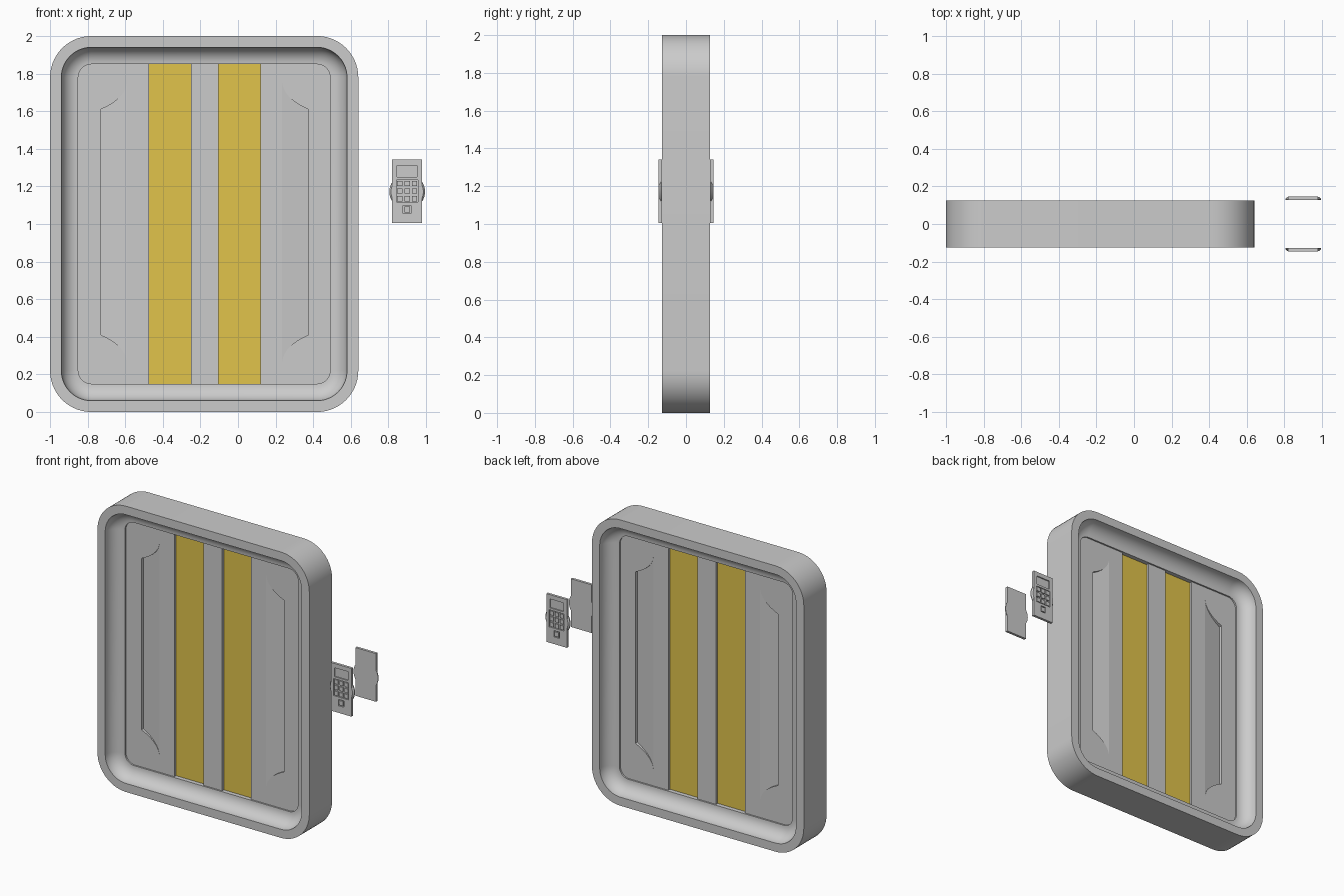
import bpy, bmesh
from math import sin, cos, pi

if "Cube" in bpy.data.objects:
    bpy.data.objects.remove(bpy.data.objects["Cube"])

CX = -0.18          # centre of the doorway in x
HALF = 0.126        # half depth of the frame
FACE = 0.025        # half thickness of the door leaves


def add_mesh(name, bm, smooth=False):
    bmesh.ops.recalc_face_normals(bm, faces=bm.faces)
    me = bpy.data.meshes.new(name)
    bm.to_mesh(me)
    bm.free()
    ob = bpy.data.objects.new(name, me)
    bpy.context.collection.objects.link(ob)
    if smooth:
        bpy.ops.object.select_all(action='DESELECT')
        ob.select_set(True)
        bpy.context.view_layer.objects.active = ob
        bpy.ops.object.shade_smooth_by_angle(angle=pi / 6)
    return ob


def box(bm, x0, x1, y0, y1, z0, z1):
    vs = bmesh.ops.create_cube(bm, size=1)['verts']
    for v in vs:
        v.co = ((x0 + x1) / 2 + v.co.x * (x1 - x0),
                (y0 + y1) / 2 + v.co.y * (y1 - y0),
                (z0 + z1) / 2 + v.co.z * (z1 - z0))


def loft(bm, rings, closed=False):
    """Bridge rings of points; cap the ends unless closed on itself."""
    rows = [[bm.verts.new(p) for p in r] for r in rings]
    n = len(rows[0])
    for i in range(len(rows) if closed else len(rows) - 1):
        a, b = rows[i], rows[(i + 1) % len(rows)]
        for j in range(n):
            k = (j + 1) % n
            bm.faces.new((a[j], a[k], b[k], b[j]))
    if not closed:
        bm.faces.new(rows[0])
        bm.faces.new(rows[-1])


def cut(ob, cutter):
    cutter.hide_render = True
    cutter.hide_viewport = True
    cutter.display_type = 'WIRE'
    m = ob.modifiers.new("cut", 'BOOLEAN')
    m.operation, m.solver, m.object = 'DIFFERENCE', 'EXACT', cutter
    # bake the cut and drop the helper
    cutter.hide_viewport = False
    dg = bpy.context.evaluated_depsgraph_get()
    me = bpy.data.meshes.new_from_object(ob.evaluated_get(dg))
    ob.modifiers.clear()
    ob.data = me
    bpy.data.objects.remove(cutter)


# Door frame: coved profile swept round a rounded rectangle
def rounded_ring(off, y, seg=14):
    hx, r = 0.82 - off, 0.22 - off
    hz = 1 - off
    pts = []
    for q, (sx, sz) in enumerate([(1, 1), (-1, 1), (-1, -1), (1, -1)]):
        for i in range(seg + 1):
            a = (q + i / seg) * pi / 2
            pts.append((CX + sx * (hx - r) + r * cos(a), y,
                        1 + sz * (hz - r) + r * sin(a)))
    return pts


front = [(0, -HALF)] + [(0.15 - 0.09 * cos(t * pi / 20), -HALF + 0.09 * sin(t * pi / 20))
                        for t in range(11)]
profile = front + [(o, -y) for o, y in reversed(front)]
bm = bmesh.new()
loft(bm, [rounded_ring(o, y) for o, y in profile], closed=True)
add_mesh("door_frame", bm, smooth=True)

# Grey door leaves with wedge-shaped hand recesses on both faces
for label, s in (("left", 1), ("right", -1)):
    def X(d):       # distance from the door centre, mirrored for each leaf
        return CX + 0.0025 - s * d
    bm = bmesh.new()
    xs = sorted((X(0.677), X(0.297)))
    box(bm, xs[0], xs[1], -FACE, FACE, 0.145, 1.86)
    leaf = add_mesh(label + "_door_leaf", bm)

    inner, outer = 0.412, 0.552
    curve = []
    for i in range(9):
        t = i / 8
        curve.append(((1 - t) ** 2 * inner + 2 * t * (1 - t) * (inner + 0.01) + t * t * outer,
                      (1 - t) ** 2 * 0.745 + 2 * t * (1 - t) * 0.655 + t * t * 0.6))
    outline = [(d, 1.01 + h) for d, h in curve] + [(d, 1.01 - h) for d, h in reversed(curve)]
    for f in (-1, 1):
        bm = bmesh.new()
        loft(bm, [[(X(d), f * 0.05, z) for d, z in outline],
                  [(X(d), f * (FACE - 0.0005 - 0.021 * (d - inner) / 0.14), z) for d, z in outline]])
        cut(leaf, add_mesh("recess_cutter", bm))

# Centre post
bm = bmesh.new()
box(bm, -0.25, -0.105, -FACE, FACE, 0.145, 1.86)
add_mesh("centre_post", bm)

# Yellow inset strips
yellow = bpy.data.materials.new("yellow")
yellow.diffuse_color = (0.75, 0.55, 0.07, 1)
yellow.use_nodes = True
yellow.node_tree.nodes["Principled BSDF"].inputs["Base Color"].default_value = yellow.diffuse_color
for label, x0, x1 in (("left", -0.475, -0.25), ("right", -0.105, 0.12)):
    bm = bmesh.new()
    box(bm, x0, x1, -0.006, 0.006, 0.145, 1.86)
    add_mesh(label + "_yellow_strip", bm).data.materials.append(yellow)

# Keypads, one for each side of the wall
KX, BACK, TOP = 0.9, 0.127, 0.145
for label, f in (("front", -1), ("back", 1)):
    def kbox(bm, x0, x1, d0, d1, z0, z1):
        ys = sorted((f * d0, f * d1))
        box(bm, KX + x0, KX + x1, ys[0], ys[1], z0, z1)

    # plate with screen and key pockets
    bm = bmesh.new()
    kbox(bm, -0.08, 0.08, BACK, TOP, 1.005, 1.342)
    plate = add_mesh(label + "_keypad_plate", bm)
    bm = bmesh.new()
    kbox(bm, -0.053, 0.053, TOP - 0.008, 0.17, 1.25, 1.312)
    kbox(bm, -0.058, 0.058, TOP - 0.008, 0.17, 1.116, 1.235)
    kbox(bm, -0.021, 0.021, TOP - 0.008, 0.17, 1.055, 1.099)
    cut(plate, add_mesh("pocket_cutter", bm))

    # keys
    bm = bmesh.new()
    for c in (-1, 0, 1):
        for r in (-1, 0, 1):
            x, z = c * 0.039, 1.1755 + r * 0.04
            kbox(bm, x - 0.014, x + 0.014, TOP - 0.009, TOP, z - 0.0145, z + 0.0145)
    kbox(bm, -0.015, 0.015, TOP - 0.009, TOP, 1.061, 1.093)
    add_mesh(label + "_keypad_keys", bm)

    # tapered side grips: slices of a cone either side of the plate
    bm = bmesh.new()
    for s in (-1, 1):
        rings = []
        for d, r in ((BACK, 0.095), (BACK + 0.006, 0.095), (TOP - 0.002, 0.086)):
            h = (r * r - 0.079 ** 2) ** 0.5
            zs = [h * (i / 5 - 1) for i in range(11)]
            rings.append([(KX + s * max(0.079, (r * r - z * z) ** 0.5), f * d, 1.172 + z)
                          for z in zs])
        loft(bm, rings)
    add_mesh(label + "_keypad_grips", bm, smooth=True)
